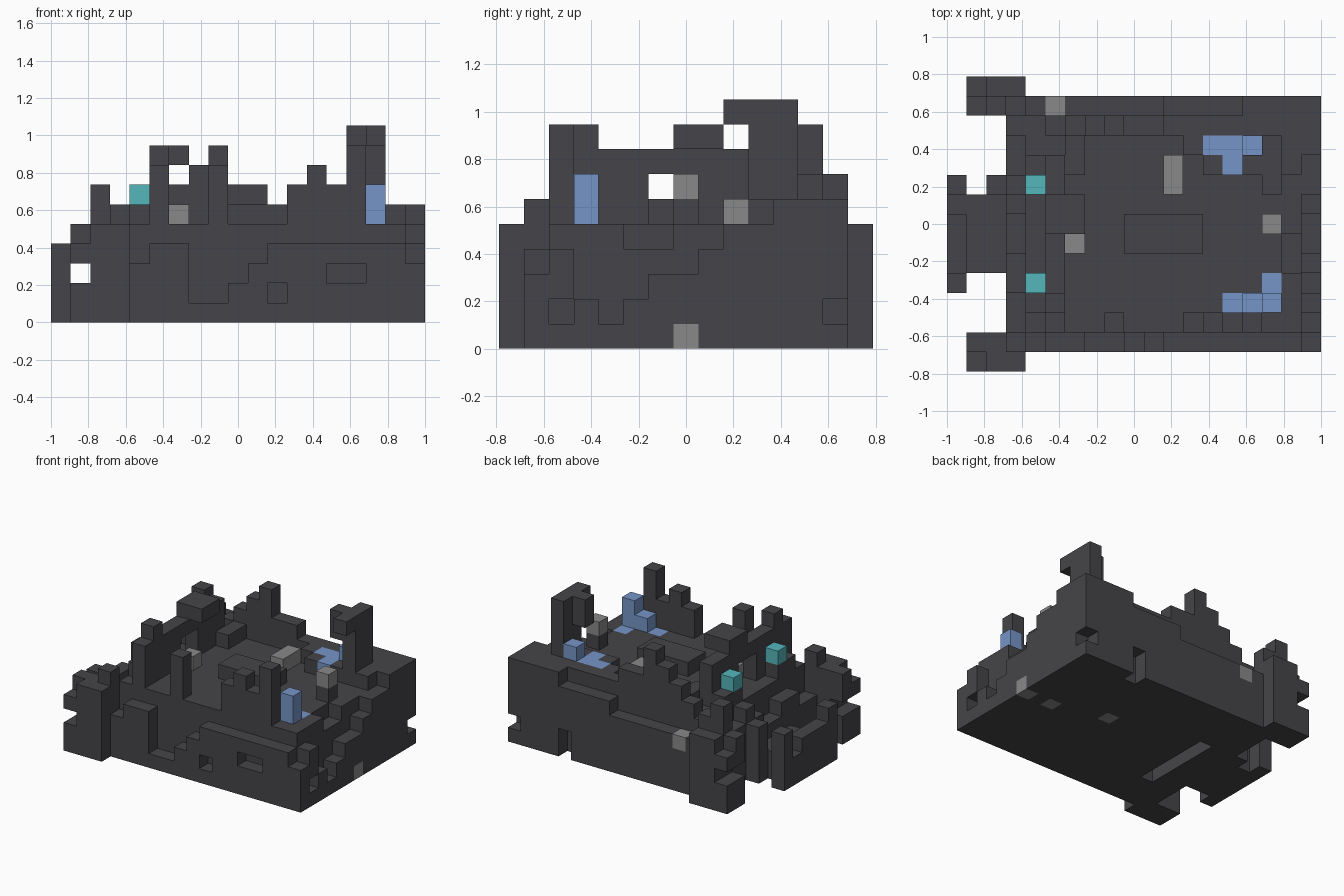
import bpy, bmesh
from mathutils import Vector

if "Cube" in bpy.data.objects:
    bpy.data.objects.remove(bpy.data.objects["Cube"], do_unlink=True)

NX, NY = 19, 15
S = 2 / NX
cells = {}          # grid cell -> part name


def material(name, rgb):
    m = bpy.data.materials.new(name)
    m.use_nodes = True
    m.diffuse_color = (*rgb, 1)
    node = m.node_tree.nodes["Principled BSDF"]
    node.inputs["Base Color"].default_value = (*rgb, 1)
    node.inputs["Roughness"].default_value = 0.9
    return m


stone = material("dark stone", (0.06, 0.06, 0.067))
water = material("blue", (0.18, 0.3, 0.58))
glow = material("teal", (0.09, 0.47, 0.5))
pale = material("pale grey", (0.25, 0.25, 0.25))
colours = {}


def fill(part, xs, ys, zs, colour=stone):
    """Fill a block of grid cells; the ends of each range are exclusive."""
    colours[part] = colour
    for i in range(*xs):
        for j in range(*ys):
            for k in range(*zs):
                cells[i, j, k] = part


def carve(xs, ys, zs):
    for i in range(*xs):
        for j in range(*ys):
            for k in range(*zs):
                cells.pop((i, j, k), None)


def column(part, i, j, top, base=0, colour=stone):
    """Replace everything from base upward with one column."""
    carve((i, i + 1), (j, j + 1), (base, 10))
    fill(part, (i, i + 1), (j, j + 1), (base, top), colour)


def wall_x(part, i, j, heights):
    for n, h in enumerate(heights):
        column(part, i + n, j, h)


def wall_y(part, i, j, heights):
    for n, h in enumerate(heights):
        column(part, i, j + n, h)


# courtyard floor with a raised slab and raised rear corner
fill("courtyard", (3, 18), (2, 13), (0, 5))
fill("courtyard_slab", (9, 13), (6, 8), (5, 6))
fill("courtyard", (12, 17), (11, 12), (0, 6))
fill("courtyard", (13, 16), (10, 11), (0, 6))

# front walls: low outer face and broken inner battlement
wall_x("front_outer_wall", 4, 1, [3, 4, 4, 1, 1, 2, 3] + [4] * 7 + [3])
wall_x("front_inner_wall", 4, 2, [5, 8, 5, 5, 8, 5, 5, 5, 7, 8, 7, 9, 5, 5, 4])
carve((14, 16), (1, 2), (2, 3))
carve((11, 12), (1, 2), (1, 2))

# back walls
wall_x("back_outer_wall", 4, 13, [4] * 7 + [5] * 4 + [6] * 4)
wall_x("back_inner_wall", 3, 12, [5, 5, 6, 7, 8, 9, 7, 7] + [6] * 8)
carve((14, 15), (13, 14), (0, 2))

# side wall that climbs in steps toward the back
wall_y("stepped_outer_wall", 18, 2, [4, 2, 1, 2, 3, 3, 4, 5, 5, 6, 6, 6])
wall_y("stepped_inner_wall", 17, 3, [5, 5, 4, 4, 5, 5, 5, 6, 6, 6])
for j in (2, 13):
    carve((18, 19), (j, j + 1), (1, 2))

# two corner towers, mirrored front to back
for part, mirror in (("front_corner_tower", False), ("back_corner_tower", True)):
    for i, near, far in ((1, 4, 5), (2, 5, 5), (3, 5, 6)):
        column(part, i, 14 if mirror else 0, near)
        column(part, i, 13 if mirror else 1, far)
    a, b = (13, 15) if mirror else (0, 2)
    carve((1, 2), (a, b), (2, 3))
column("back_corner_tower", 2, 13, 7)

# gate approach
fill("gate_approach", (0, 3), (5, 9), (0, 2))
for j in (4, 9):
    column("gate_post", 0, j, 4)
column("gate_post", 2, 9, 4)
fill("gate_post", (0, 1), (5, 8), (0, 3))

# gatehouse with bridge, roof slab and slot below
wall_y("gatehouse", 3, 2, [3, 3, 4, 4, 3, 3, 4, 5, 4, 4])
wall_y("gatehouse", 4, 3, [6, 6, 5, 5, 5, 5, 6, 6])
wall_y("gatehouse", 5, 3, [9, 8, 8, 5, 5, 8, 8, 8])
wall_y("gatehouse", 6, 10, [6, 6])
fill("gate_bridge", (5, 6), (4, 9), (7, 8))
fill("gate_roof", (5, 7), (7, 9), (8, 9))
carve((5, 6), (4, 10), (0, 2))
for j in (4, 9):
    column("gate_lamp", 4, j, 7, 6, glow)

# tall broken tower with an overhanging top and hook
wall_y("broken_tower", 16, 10, [10, 10])
fill("broken_tower", (16, 17), (9, 10), (9, 10))
fill("broken_tower", (15, 16), (10, 11), (8, 10))

# blue blocks
for i, j, top in ((16, 3, 7), (15, 3, 6), (14, 3, 5), (16, 4, 5)):
    column("front_blue_blocks", i, j, top, 4, water)
for i, j, top in ((13, 11, 6), (14, 11, 6), (15, 11, 7), (14, 10, 6)):
    column("back_blue_blocks", i, j, top, 5, water)

# pale blocks, some set into the walls and the underside
column("plinth", 16, 7, 6)
for i, j, k in ((5, 13, 3), (11, 9, 5), (11, 10, 5), (16, 7, 6), (6, 6, 5),
                (18, 7, 0), (16, 7, 0), (12, 8, 0)):
    fill("pale_blocks", (i, i + 1), (j, j + 1), (k, k + 1), pale)

# turn the grid cells of each part into a clean outer mesh
AXES = [Vector(v) for v in ((1, 0, 0), (0, 1, 0), (0, 0, 1))]
for part, colour in colours.items():
    own = [c for c, p in cells.items() if p == part]
    bm = bmesh.new()
    for c in own:
        for a in range(3):
            for side in (-1, 1):
                other = Vector(c) + AXES[a] * side
                if tuple(int(v) for v in other) in cells:
                    continue
                u, v = AXES[(a + 1) % 3], AXES[(a + 2) % 3]
                o = Vector(c) + (AXES[a] if side > 0 else Vector())
                quad = [o, o + u, o + u + v, o + v]
                if side < 0:
                    quad.reverse()
                centred = [Vector((p.x - NX / 2, p.y - NY / 2, p.z)) * S for p in quad]
                bm.faces.new([bm.verts.new(p) for p in centred])
    bmesh.ops.remove_doubles(bm, verts=bm.verts, dist=S / 100)
    bmesh.ops.dissolve_limit(bm, angle_limit=0.01, verts=bm.verts, edges=bm.edges)
    mesh = bpy.data.meshes.new(part)
    bm.to_mesh(mesh)
    bm.free()
    mesh.materials.append(colour)
    bpy.context.scene.collection.objects.link(bpy.data.objects.new(part, mesh))
